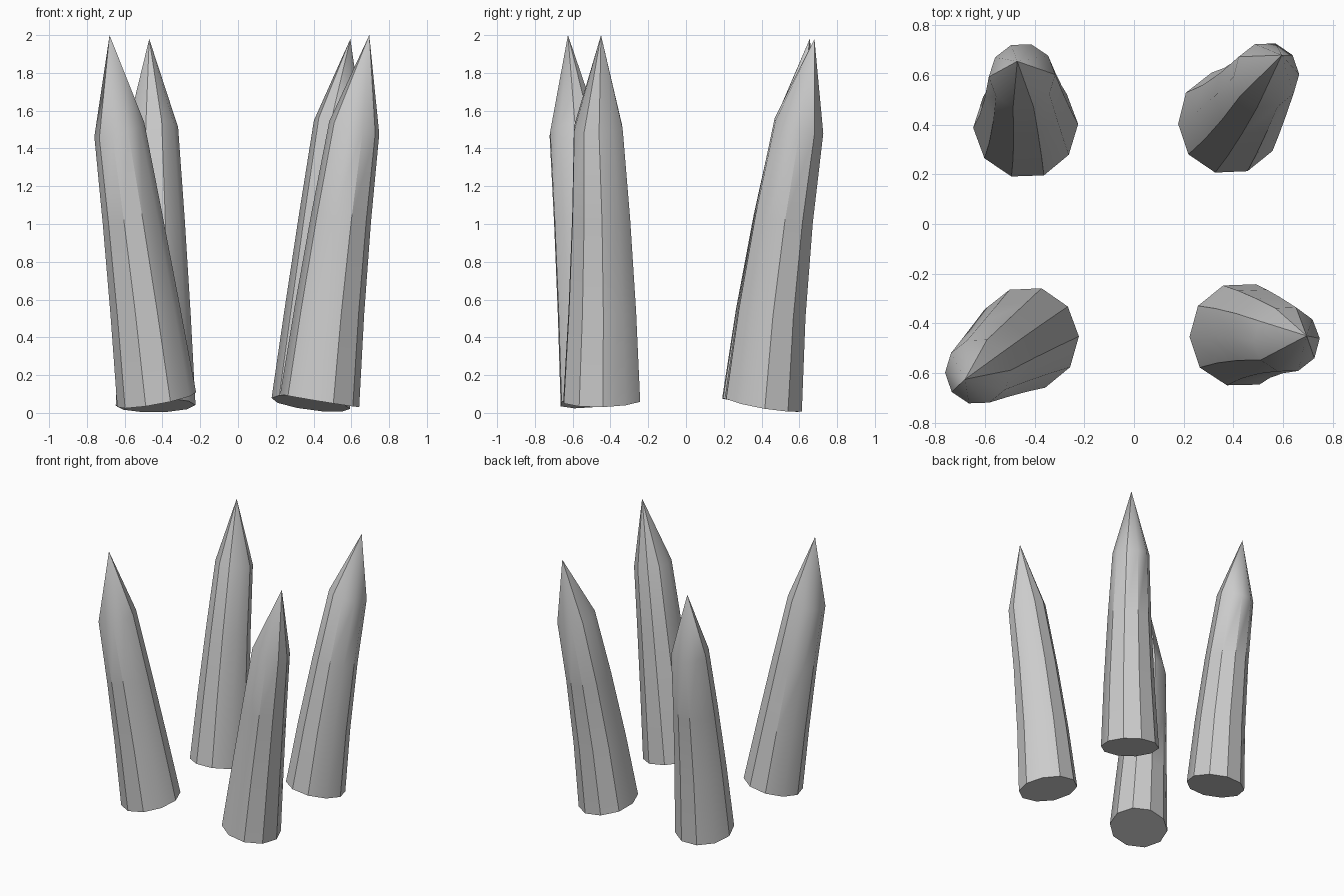
import bpy, bmesh, math, random

if "Cube" in bpy.data.objects:
    bpy.data.objects.remove(bpy.data.objects["Cube"])

SIDES = 10
random.seed(4)


def stake(name, base, shoulder, tip, bow, r_base=0.21, r_top=0.133):
    """Tapered, slightly bowed pole with tilted rings and a sharpened point."""
    bm = bmesh.new()
    lean_x = (shoulder[0] - base[0]) / (shoulder[2] - base[2])
    lean_y = (shoulder[1] - base[1]) / (shoulder[2] - base[2])
    wobble = [1 + random.uniform(-0.015, 0.015) for _ in range(SIDES)]
    rings = []
    # (fraction along the pole, amount of bow, ring tilt)
    for t, b, tilt in ((0, 0, 1.3), (0.33, 0.9, 1), (0.67, 0.9, 1.2), (1, 0, 2)):
        c = [base[i] + (shoulder[i] - base[i]) * t for i in range(3)]
        c[0] += bow[0] * b
        c[1] += bow[1] * b
        r = r_base + (r_top - r_base) * t
        ring = []
        for k in range(SIDES):
            a = math.radians(2) + math.tau * k / SIDES
            dx = r * wobble[k] * math.cos(a)
            dy = r * wobble[k] * math.sin(a)
            z = c[2] - tilt * (lean_x * dx + lean_y * dy)
            ring.append(bm.verts.new((c[0] + dx, c[1] + dy, z)))
        rings.append(ring)

    # Pole sides
    for low, high in zip(rings, rings[1:]):
        for k in range(SIDES):
            n = (k + 1) % SIDES
            bm.faces.new((low[k], low[n], high[n], high[k]))

    # Flat foot and sharpened point
    bm.faces.new(rings[0][::-1])
    apex = bm.verts.new(tip)
    for k in range(SIDES):
        bm.faces.new((rings[-1][k], rings[-1][(k + 1) % SIDES], apex))

    mesh = bpy.data.meshes.new(name)
    bm.to_mesh(mesh)
    bm.free()
    obj = bpy.data.objects.new(name, mesh)
    bpy.context.collection.objects.link(obj)
    bpy.context.view_layer.objects.active = obj
    obj.select_set(True)
    bpy.ops.object.shade_smooth_by_angle(angle=math.radians(35))
    obj.select_set(False)


# Four stakes leaning outward
stake("stake_front_left", (-0.43, -0.46, 0.07), (-0.628, -0.593, 1.5),
      (-0.68, -0.625, 2.0), (0.005, 0.005))
stake("stake_back_left", (-0.435, 0.395, 0.04), (-0.45, 0.597, 1.51),
      (-0.47, 0.655, 1.98), (0.005, -0.02))
stake("stake_back_right", (0.385, 0.41, 0.05), (0.533, 0.598, 1.52),
      (0.595, 0.68, 1.98), (-0.005, -0.02))
stake("stake_front_right", (0.432, -0.447, 0.065), (0.615, -0.465, 1.51),
      (0.695, -0.45, 2.0), (-0.01, 0.01))
